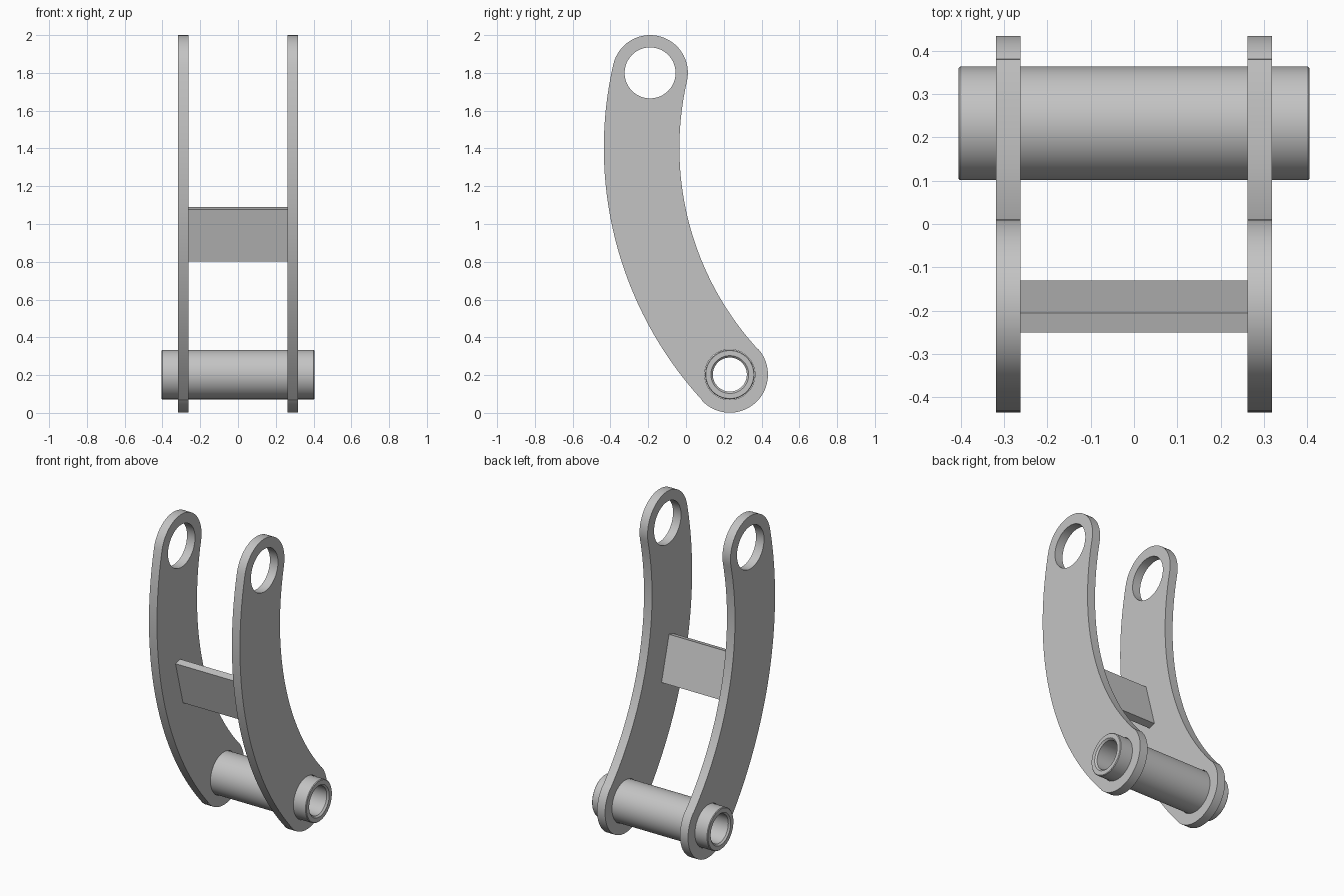
import bpy, bmesh, math

if "Cube" in bpy.data.objects:
    bpy.data.objects.remove(bpy.data.objects["Cube"])

steel = bpy.data.materials.new("steel_grey")
steel.diffuse_color = (0.55, 0.55, 0.55, 1)
steel.use_nodes = True
steel.node_tree.nodes["Principled BSDF"].inputs["Base Color"].default_value = steel.diffuse_color

# Pin centres (y, z) and the arc that joins them
TOP, LOW = (-0.19, 1.80), (0.232, 0.203)
ARC, R, HALF = (1.54, 1.403), 1.775, 0.2


def arc(c, r, a0, a1, n):
    return [(c[0] + r * math.cos(a0 + (a1 - a0) * i / n),
             c[1] + r * math.sin(a0 + (a1 - a0) * i / n)) for i in range(n + 1)]


def finish(bm, name):
    bmesh.ops.recalc_face_normals(bm, faces=bm.faces)
    me = bpy.data.meshes.new(name)
    bm.to_mesh(me)
    bm.free()
    ob = bpy.data.objects.new(name, me)
    bpy.context.collection.objects.link(ob)
    me.materials.append(steel)
    bpy.ops.object.select_all(action='DESELECT')
    ob.select_set(True)
    bpy.context.view_layer.objects.active = ob
    bpy.ops.object.shade_smooth_by_angle(angle=math.radians(30))
    return ob


def extrude_profile(name, loops, x0, x1):
    """Fill the outline (with holes) in the yz plane and extrude along x."""
    bm = bmesh.new()
    for pts in loops:
        vs = [bm.verts.new((x0, y, z)) for y, z in pts]
        for a, b in zip(vs, vs[1:] + vs[:1]):
            bm.edges.new((a, b))
    bmesh.ops.triangle_fill(bm, use_beauty=True, use_dissolve=False, edges=bm.edges[:])
    res = bmesh.ops.extrude_face_region(bm, geom=bm.faces[:], use_keep_orig=True)
    moved = [g for g in res['geom'] if isinstance(g, bmesh.types.BMVert)]
    bmesh.ops.translate(bm, verts=moved, vec=(x1 - x0, 0, 0))
    return finish(bm, name)


# Curved side plates: outer arc, rounded ends and inner arc, with two bores
pi = math.pi
a_top = math.atan2(TOP[1] - ARC[1], TOP[0] - ARC[0])
a_low = math.atan2(LOW[1] - ARC[1], LOW[0] - ARC[0]) + 2 * pi
outline = (arc(ARC, R + HALF, a_top, a_low, 48)
           + arc(LOW, 0.202, a_low, a_low + pi, 32)
           + arc(ARC, R - HALF, a_low, a_top, 48)
           + arc(TOP, HALF, a_top + pi, a_top, 32)[1:-1][::1])
# the top cap sweeps over the crown, from the inner to the outer arc
outline = outline[:-31] + arc(TOP, HALF, a_top - pi, a_top, 32)[1:-1]
bores = [arc(TOP, 0.135, 0, 2 * pi, 64)[:-1], arc(LOW, 0.133, 0, 2 * pi, 64)[:-1]]
for side, x in (("left", -0.318), ("right", 0.262)):
    extrude_profile(side + "_side_plate", [outline] + bores, x, x + 0.056)

# Tilted cross plate between the sides
extrude_profile("cross_plate", [[(-0.25, 1.078), (-0.205, 1.09),
                                 (-0.13, 0.814), (-0.175, 0.802)]], -0.262, 0.262)

# Hollow bushing, lathed around x with small edge chamfers
L = 0.405
section = [(-L, 0.127), (-L + 0.004, 0.131), (L - 0.004, 0.131), (L, 0.127),
           (L, 0.1), (L - 0.01, 0.09), (-L + 0.01, 0.09), (-L, 0.1)]
bm = bmesh.new()
N = 64
rings = [[bm.verts.new((x, LOW[0] + r * math.cos(2 * pi * i / N),
                        LOW[1] + r * math.sin(2 * pi * i / N))) for i in range(N)]
         for x, r in section]
for a, b in zip(rings, rings[1:] + rings[:1]):
    for i in range(N):
        j = (i + 1) % N
        bm.faces.new((a[i], a[j], b[j], b[i]))
finish(bm, "bushing")
